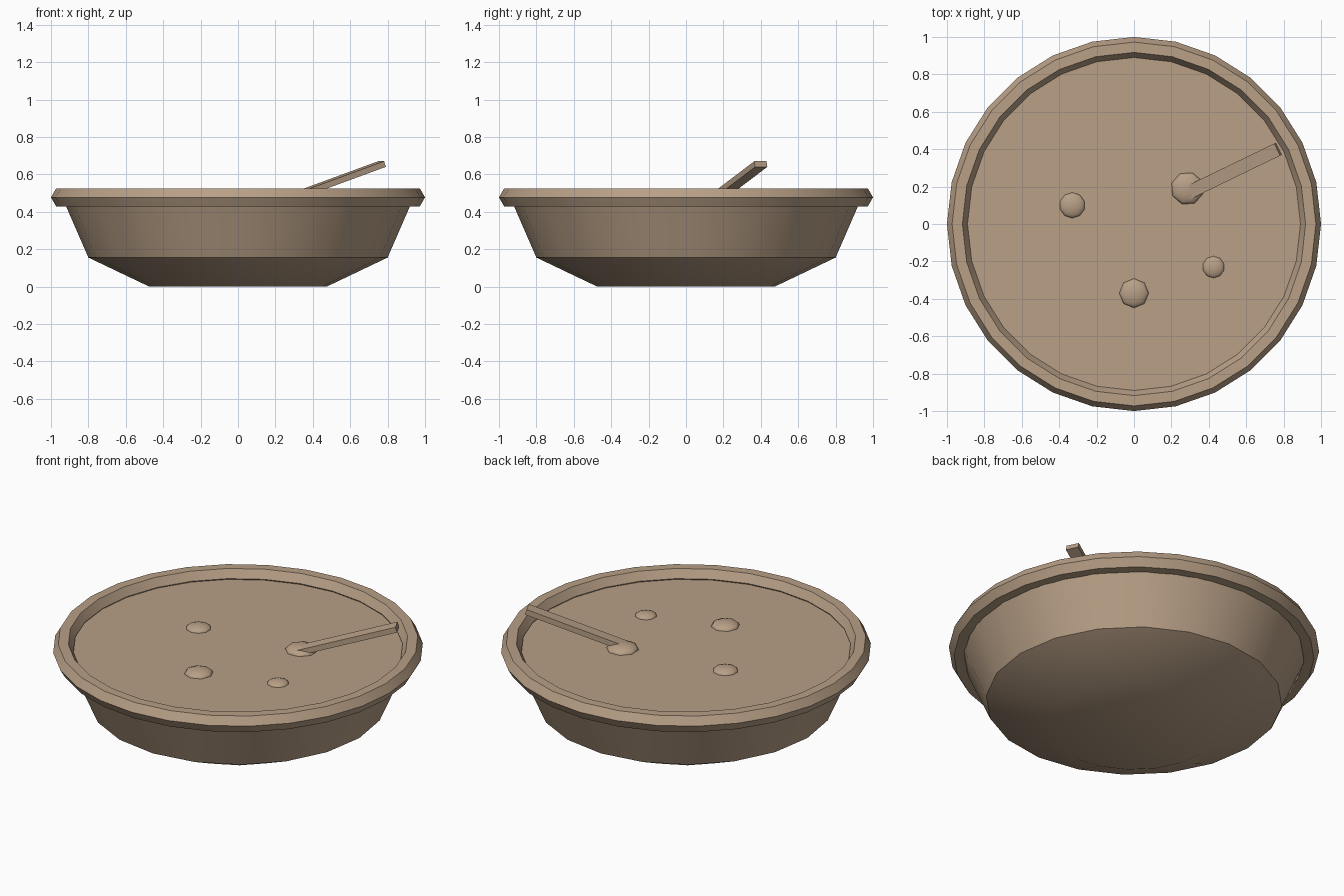
import bpy, math
from mathutils import Vector, Matrix

if "Cube" in bpy.data.objects:
    bpy.data.objects.remove(bpy.data.objects["Cube"])

tan = bpy.data.materials.new("tan_clay")
tan.diffuse_color = (0.48, 0.35, 0.24, 1)
tan.use_nodes = True
tan.node_tree.nodes["Principled BSDF"].inputs["Base Color"].default_value = tan.diffuse_color


def finish(obj, name, angle=None):
    obj.name = name
    obj.data.materials.clear()
    obj.data.materials.append(tan)
    bpy.ops.object.select_all(action='DESELECT')
    obj.select_set(True)
    bpy.context.view_layer.objects.active = obj
    if angle:
        bpy.ops.object.shade_smooth_by_angle(angle=math.radians(angle))
    return obj


def lathe(name, profile, n):
    """Closed solid turned around z from (radius, height) points."""
    verts = [(r * math.cos(2 * math.pi * i / n), r * math.sin(2 * math.pi * i / n), z)
             for r, z in profile for i in range(n)]
    faces = [tuple(reversed(range(n)))]
    for k in range(len(profile) - 1):
        for i in range(n):
            j = (i + 1) % n
            faces.append((k * n + i, k * n + j, (k + 1) * n + j, (k + 1) * n + i))
    faces.append(tuple(range((len(profile) - 1) * n, len(profile) * n)))
    mesh = bpy.data.meshes.new(name)
    mesh.from_pydata(verts, [], faces)
    obj = bpy.data.objects.new(name, mesh)
    bpy.context.collection.objects.link(obj)
    return finish(obj, name, 30)


# Bowl body, rounded foot and flat filling just below the rim
lathe("bowl_body", [(0.475, 0), (0.8, 0.155), (0.937, 0.47)], 20)

# Six-sided rim ring
bpy.ops.mesh.primitive_torus_add(major_segments=28, minor_segments=6, major_radius=0.945,
                                 minor_radius=0.055, location=(0, 0, 0.477))
finish(bpy.context.object, "rim", 30)


def lump(name, x, y, r, segs, turn=0):
    """Flattened ball floating half sunk in the filling."""
    bpy.ops.mesh.primitive_uv_sphere_add(segments=segs, ring_count=6, radius=r,
                                         location=(x, y, 0.468), rotation=(0, 0, turn))
    obj = bpy.context.object
    obj.scale.z = 0.4
    return finish(obj, name, 60)


lump("lump_front", 0.0, -0.37, 0.08, 8)
lump("lump_left", -0.33, 0.10, 0.07, 10)
lump("lump_right", 0.425, -0.23, 0.06, 10)
lump("spoon_head", 0.285, 0.19, 0.09, 8, math.radians(26))

# Spoon handle: a slim bar leaning out over the rim
start, end = Vector((0.285, 0.165, 0.477)), Vector((0.77, 0.4, 0.655))
axis = (end - start).normalized()
side = Vector((0, 0, 1)).cross(axis).normalized()
up = axis.cross(side)
bpy.ops.mesh.primitive_cube_add(size=1)
handle = bpy.context.object
rot = Matrix((axis, side, up)).transposed().to_4x4()
size = Matrix.Diagonal(((end - start).length, 0.072, 0.032, 1))
handle.matrix_world = Matrix.Translation((start + end) / 2) @ rot @ size
finish(handle, "spoon_handle")
